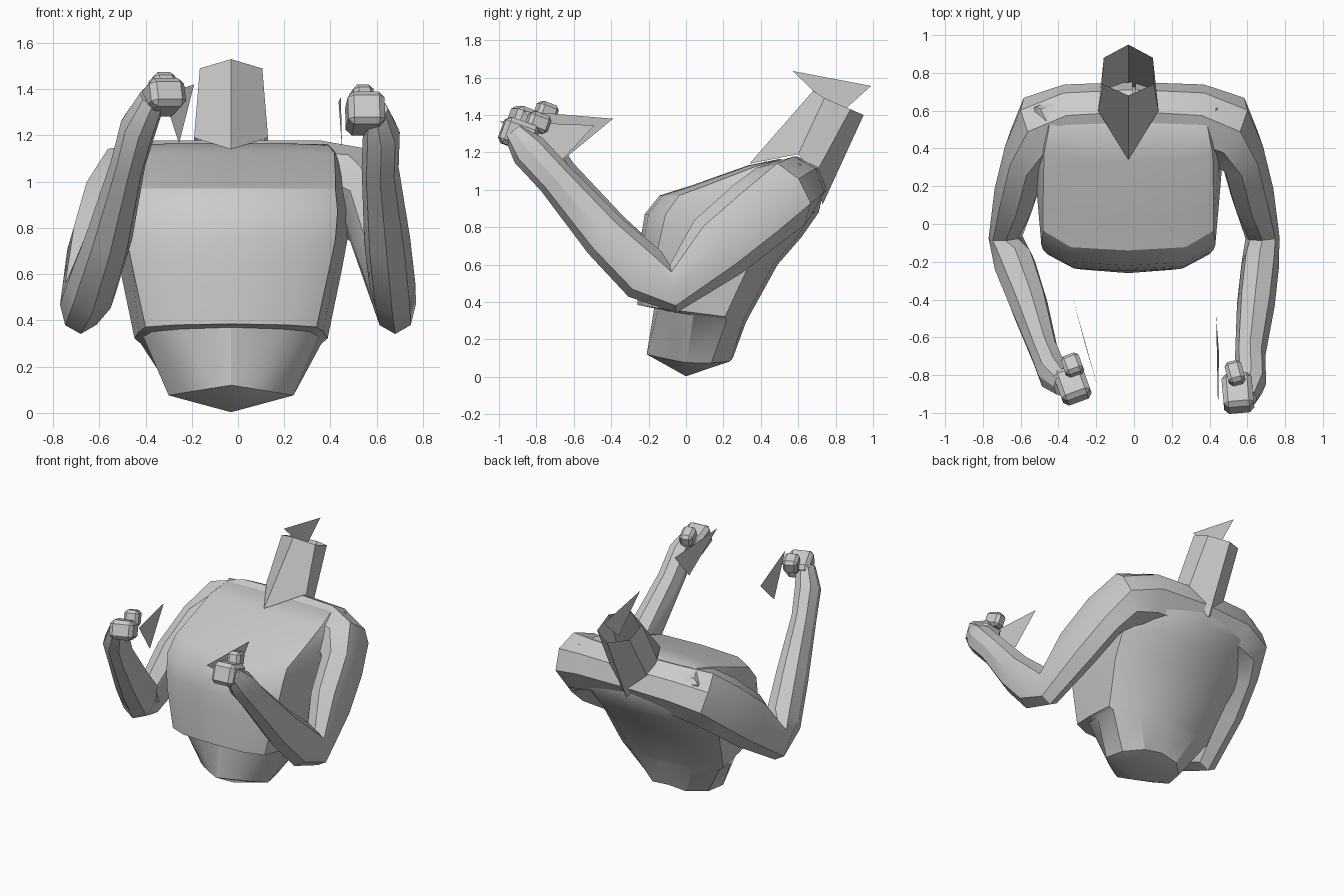
import bpy, bmesh, math
from mathutils import Vector

cube = bpy.data.objects.get("Cube")
if cube:
    bpy.data.objects.remove(cube)

grey = bpy.data.materials.new("plain_grey")
grey.use_nodes = True
tone = (0.6, 0.6, 0.6, 1)
grey.diffuse_color = tone
grey.node_tree.nodes["Principled BSDF"].inputs["Base Color"].default_value = tone

MID = -0.03  # body centre line


def finish(name, bm, smooth=None):
    bmesh.ops.recalc_face_normals(bm, faces=bm.faces)
    mesh = bpy.data.meshes.new(name)
    bm.to_mesh(mesh)
    bm.free()
    mesh.materials.append(grey)
    obj = bpy.data.objects.new(name, mesh)
    bpy.context.collection.objects.link(obj)
    if smooth:
        bpy.ops.object.select_all(action='DESELECT')
        obj.select_set(True)
        bpy.context.view_layer.objects.active = obj
        bpy.ops.object.shade_smooth_by_angle(angle=math.radians(smooth))
    return obj


def loft(name, rings, tip=None, caps=(True, True), smooth=None):
    """Skin a list of point rings; the first end may close to a tip."""
    bm = bmesh.new()
    loops = [[bm.verts.new(p) for p in ring] for ring in rings]
    n = len(loops[0])
    for a, b in zip(loops, loops[1:]):
        for i in range(n):
            j = (i + 1) % n
            bm.faces.new((a[i], a[j], b[j], b[i]))
    if tip:
        t = bm.verts.new(tip)
        for i in range(n):
            bm.faces.new((loops[0][i], loops[0][(i + 1) % n], t))
    elif caps[0]:
        bm.faces.new(loops[0])
    if caps[1]:
        bm.faces.new(loops[-1])
    return finish(name, bm, smooth)


def mirrored(half):
    """Full ring from a half ring whose ends lie on the centre line."""
    return ([(MID + x, y, z) for x, y, z in half]
            + [(MID - x, y, z) for x, y, z in half[-2:0:-1]])


# Torso: leaning rings, blended from a pointed waist to a chest wide at the back
BROAD = [(0, 0), (.64, .02), (.95, .12), (1, .42), (1.06, .8), (.65, .97), (0, 1)]
POINTED = [(0, 0), (.34, .14), (.7, .3), (1, .46), (.9, .75), (.5, .97), (0, 1)]


def torso_ring(yf, zf, yb, zb, width, blend):
    half = []
    for (u0, v0), (u1, v1) in zip(POINTED, BROAD):
        u, v = u0 + (u1 - u0) * blend, v0 + (v1 - v0) * blend
        sag = .035 * u * (1 - blend)
        half.append((u * width, yf + (yb - yf) * v, zf + (zb - zf) * v - sag))
    return mirrored(half)


# front y, front z, back y, back z, half width, blend
TORSO = [(-.21, .12, .25, .10, .27, 0),
         (-.17, .37, .32, .29, .38, .8),
         (-.26, .385, .33, .31, .40, .9),
         (-.25, .64, .49, .60, .45, 1),
         (-.24, .75, .62, .75, .475, 1),
         (-.22, .87, .71, .88, .485, 1),
         (-.14, .97, .73, .97, .475, 1),
         (.02, 1.02, .72, 1.03, .475, 1),
         (.33, 1.13, .69, 1.09, .47, 1),
         (.50, 1.165, .64, 1.13, .44, 1)]
loft("torso", [torso_ring(*r) for r in TORSO], tip=(MID, 0, .003), smooth=30)

# Neck: open six-sided tube with a ridge in front and behind
loft("neck", [
    mirrored([(0, .34, 1.14), (.16, .60, 1.19), (.15, .69, 1.08), (0, .73, .92)]),
    mirrored([(0, .68, 1.53), (.135, .74, 1.49), (.13, .88, 1.43), (0, .95, 1.40)])],
    caps=(False, False))


# Arms: eight-sided sections carried from the upper back out to the hand
SECTION = [(0, 1), (.75, .7), (1, 0), (.75, -.7),
           (0, -1), (-.75, -.7), (-1, 0), (-.75, .7)]


def arm(name, path, mirror):
    pts = [Vector(p[:3]) for p in path]
    rings, last = [], Vector((1, 0, 0))
    side = Vector((0, .75, .65)).normalized()
    for i, (c, p) in enumerate(zip(pts, path)):
        before = (c - pts[max(i - 1, 0)]).normalized()
        after = (pts[min(i + 1, len(pts) - 1)] - c).normalized()
        t = (before + after).normalized()
        side = last.rotation_difference(t) @ side
        last = t
        # Keep the bend axis level once the arm leaves the shoulder
        if abs(t.x) < .5:
            side = Vector((1, 0, 0)) - t * t.x
            side.normalize()
        up = t.cross(side)
        rings.append([c + side * u * p[3] - up * v * p[4] for u, v in SECTION])
    rings = [[(q.x * mirror, q.y, q.z) for q in r] for r in rings]
    loft(name, rings, smooth=30)


# x, y, z, half width, half depth
UPPER = [(0, .56, .99, .20, .17), (.34, .545, .985, .20, .18),
         (.49, .505, .965, .175, .20), (.57, .38, .87, .12, .20),
         (.625, .17, .695, .115, .19), (.68, -.07, .47, .09, .13)]
LEFT = [(.668, -.22, .55, .10, .15), (.645, -.43, .75, .10, .13),
        (.615, -.70, 1.06, .08, .10), (.62, -.84, 1.21, .08, .10),
        (.60, -.92, 1.31, .05, .06)]
RIGHT = [(.63, -.22, .55, .11, .15), (.555, -.43, .77, .10, .13),
         (.475, -.68, 1.08, .075, .10), (.43, -.79, 1.24, .08, .10),
         (.37, -.85, 1.36, .06, .07)]
arm("left_arm", UPPER + LEFT, 1)
arm("right_arm", UPPER + RIGHT, -1)


# Fists: bevelled, slightly turned blocks with a folded thumb
def block(name, centre, size, turn, pitch, bevel):
    bm = bmesh.new()
    bmesh.ops.create_cube(bm, size=1)
    bmesh.ops.scale(bm, vec=size, verts=bm.verts)
    bmesh.ops.bevel(bm, geom=bm.edges[:], offset=bevel, segments=1, affect='EDGES')
    obj = finish(name, bm)
    obj.location = centre
    obj.rotation_euler = (math.radians(pitch), 0, math.radians(turn))


block("left_fist", (.55, -.895, 1.295), (.16, .19, .15), 5, -20, .025)
block("left_thumb", (.535, -.79, 1.36), (.09, .12, .10), 15, -20, .02)
block("right_fist", (-.325, -.85, 1.365), (.16, .18, .13), 20, -20, .025)
block("right_thumb", (-.325, -.75, 1.41), (.10, .11, .11), 20, -20, .02)


# Loose triangular flaps at the neck and hands
def flap(name, *corners):
    bm = bmesh.new()
    bm.faces.new([bm.verts.new(c) for c in corners])
    finish(name, bm)


flap("neck_flap", (MID, .57, 1.635), (MID, .99, 1.555), (MID, .816, 1.40))
flap("left_hand_flap", (.435, -.49, 1.345), (.445, -.995, 1.365), (.45, -.68, 1.14))
flap("right_hand_flap", (-.325, -.39, 1.38), (-.19, -.87, 1.42), (-.255, -.65, 1.165))
